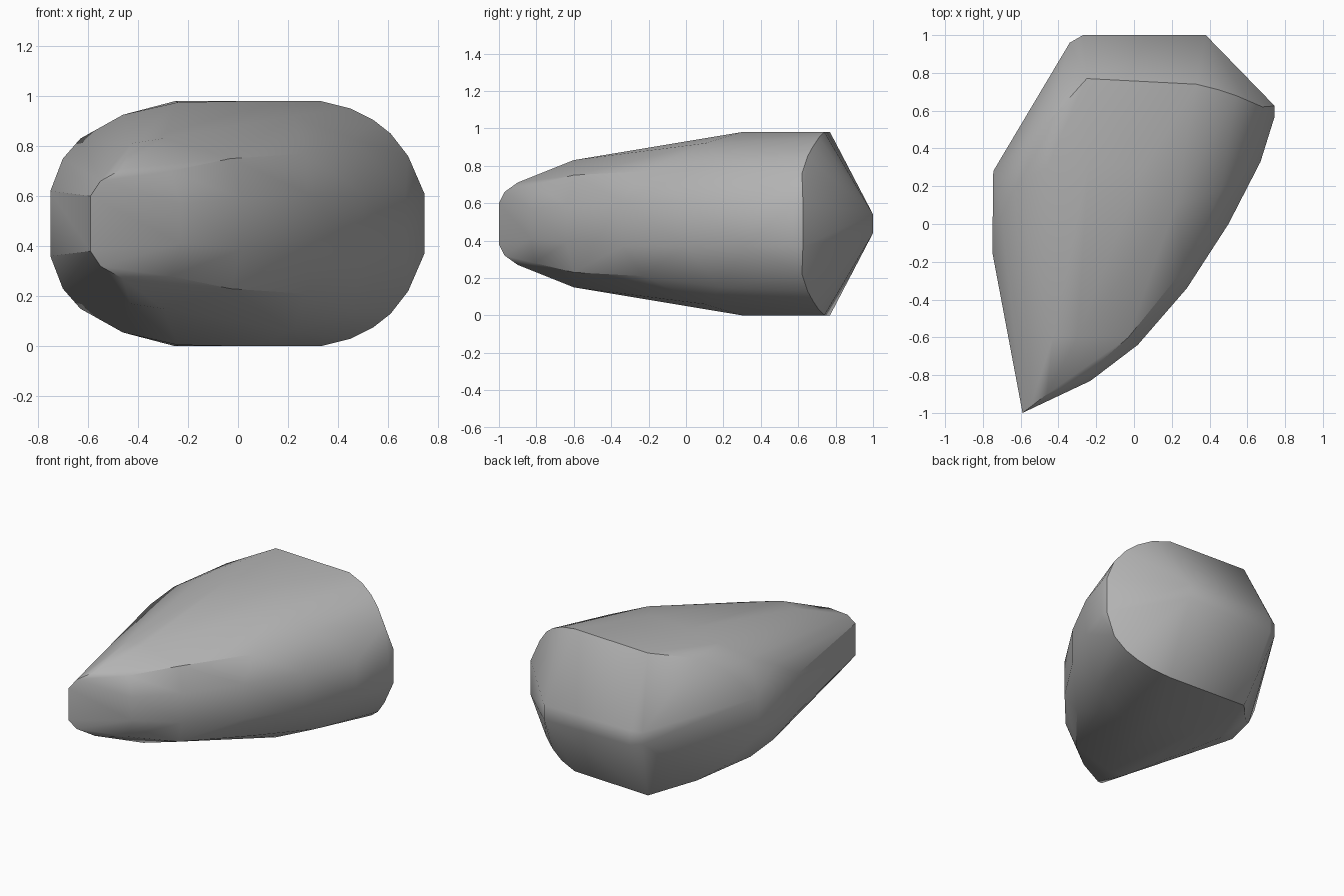
import bpy, bmesh, math

cube = bpy.data.objects.get("Cube")
if cube:
    bpy.data.objects.remove(cube, do_unlink=True)

stone = bpy.data.materials.new("stone_grey")
stone.use_nodes = True
colour = (0.45, 0.45, 0.45, 1)
stone.diffuse_color = colour
stone.node_tree.nodes["Principled BSDF"].inputs["Base Color"].default_value = colour

MID = 0.49  # height of the mirror plane

# Corners of the upper half: x, y, height above the mirror plane
tip = [(-.59, -1, .11), (-.55, -.97, .17), (-.46, -.9, .22), (-.27, -.81, .21)]
left_side = [(-.75, -.15, .13), (-.745, .28, .13), (-.70, .05, .26),
             (-.63, .2, .34), (-.46, .3, .435)]
right_side = [(-.23, -.83, .08), (.02, -.64, .1), (.28, -.34, .12), (.5, 0, .12),
              (.67, .33, .12), (.745, .57, .12), (-.03, -.6, .26),
              (.27, -.23, .28), (.46, .18, .34)]
top = [(-.3, -.6, .34), (-.43, -.6, .32), (.05, .3, .49), (-.24, .32, .485), (.22, .1, .43)]
back_rim = [(-.59, .41, .33), (-.46, .535, .42), (-.25, .77, .49), (.33, .74, .49),
            (.45, .71, .46), (.54, .68, .415), (.61, .65, .36), (.68, .62, .27),
            (.745, .625, .12)]
back_edge = [(.38, 1, .05), (-.27, 1, .05), (-.34, .96, .04)]

# Mirror the corners and wrap them in one convex boulder
bm = bmesh.new()
for x, y, h in tip + left_side + right_side + top + back_rim + back_edge:
    for side in (1, -1):
        bm.verts.new((x, y, MID + side * h))
hull = bmesh.ops.convex_hull(bm, input=bm.verts)
spare = {v for v in hull["geom_interior"] + hull["geom_unused"]
         if isinstance(v, bmesh.types.BMVert)}
bmesh.ops.delete(bm, geom=list(spare), context='VERTS')
bmesh.ops.dissolve_limit(bm, angle_limit=math.radians(1), verts=bm.verts, edges=bm.edges)
bmesh.ops.recalc_face_normals(bm, faces=bm.faces)

mesh = bpy.data.meshes.new("boulder")
bm.to_mesh(mesh)
bm.free()
mesh.materials.append(stone)
boulder = bpy.data.objects.new("boulder", mesh)
bpy.context.collection.objects.link(boulder)

# Soft shading with sharp creases
bpy.ops.object.select_all(action='DESELECT')
boulder.select_set(True)
bpy.context.view_layer.objects.active = boulder
bpy.ops.object.shade_smooth_by_angle(angle=math.radians(32))
